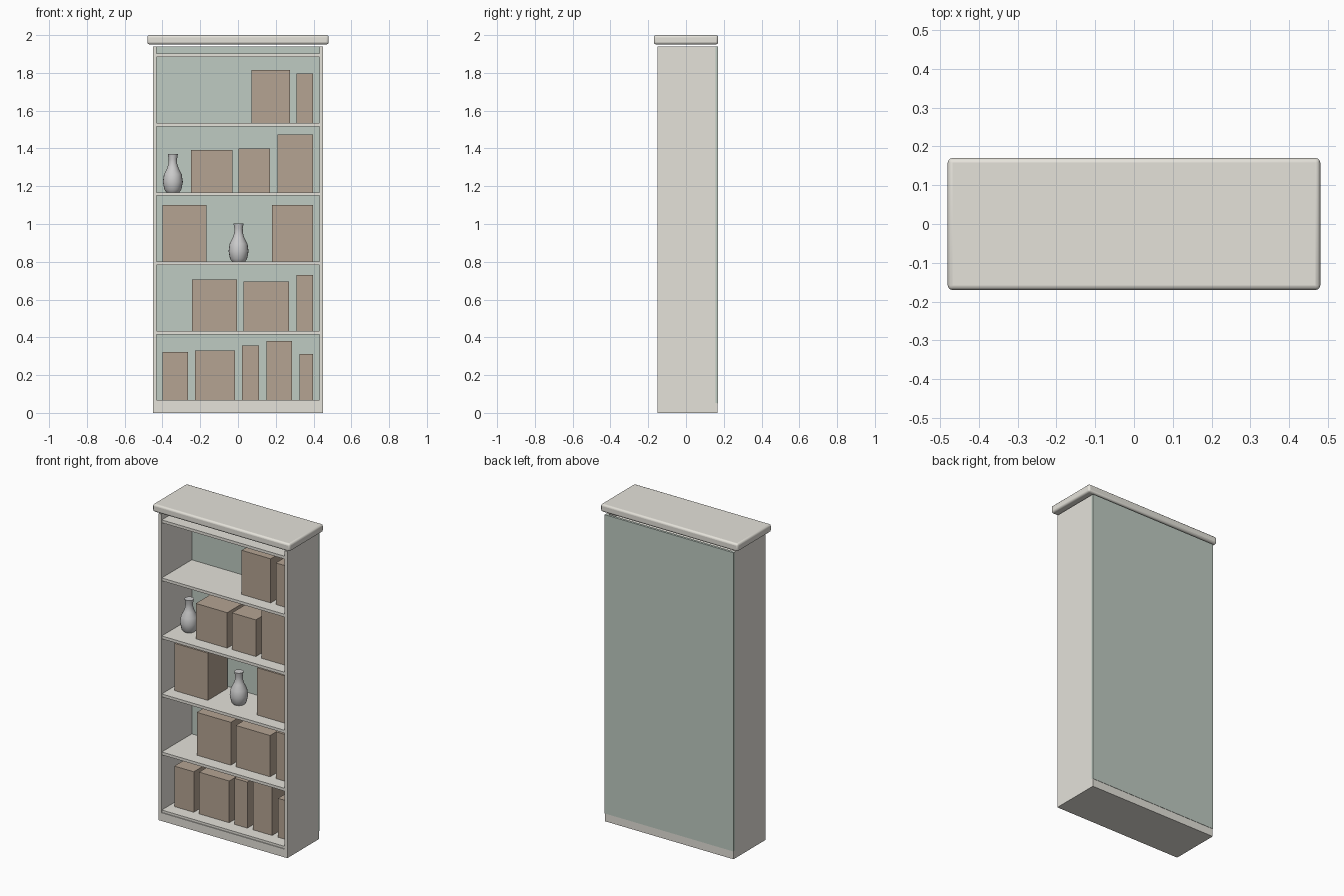
import bpy, bmesh, math

if "Cube" in bpy.data.objects:
    bpy.data.objects.remove(bpy.data.objects["Cube"])


def material(name, rgb):
    m = bpy.data.materials.new(name)
    m.diffuse_color = (*rgb, 1)
    m.use_nodes = True
    m.node_tree.nodes["Principled BSDF"].inputs["Base Color"].default_value = m.diffuse_color
    return m


CREAM = material("cream paint", (0.78, 0.76, 0.70))
SAGE = material("sage paint", (0.52, 0.60, 0.54))
TAN = material("tan book cover", (0.46, 0.37, 0.29))


def add_object(name, bm, mat=None):
    mesh = bpy.data.meshes.new(name)
    bm.to_mesh(mesh)
    bm.free()
    ob = bpy.data.objects.new(name, mesh)
    bpy.context.collection.objects.link(ob)
    if mat:
        mesh.materials.append(mat)
    return ob


def box(name, x, y, z, mat):
    """Box from (min, max) ranges on each axis."""
    bm = bmesh.new()
    bmesh.ops.create_cube(bm, size=1)
    for v in bm.verts:
        v.co = [r[0] if c < 0 else r[1] for c, r in zip(v.co, (x, y, z))]
    return add_object(name, bm, mat)


def smooth(ob, angle):
    bpy.ops.object.select_all(action='DESELECT')
    ob.select_set(True)
    bpy.context.view_layer.objects.active = ob
    bpy.ops.object.shade_smooth_by_angle(angle=math.radians(angle))


# Carcass: plinth, sides, back panel
box("plinth", (-0.45, 0.45), (-0.15, 0.168), (0, 0.052), CREAM)
box("side_left", (-0.45, -0.432), (-0.15, 0.155), (0.05, 1.94), CREAM)
box("side_right", (0.432, 0.45), (-0.15, 0.155), (0.05, 1.94), CREAM)
box("back_panel", (-0.45, 0.45), (0.155, 0.17), (0.05, 1.94), SAGE)

# Evenly spaced shelves
shelf_tops = [0.067 + 0.367 * i for i in range(6)]
for i, top in enumerate(shelf_tops):
    box(f"shelf_{i + 1}", (-0.432, 0.432), (-0.145, 0.155), (top - 0.018, top), CREAM)

# Rounded top slab
slab = box("top_slab", (-0.48, 0.48), (-0.17, 0.17), (1.951, 2.0), CREAM)
bevel = slab.modifiers.new("rounded edge", 'BEVEL')
bevel.width = 0.012
bevel.segments = 3
smooth(slab, 35)

# Book blocks per shelf: (left, right, top)
books = [
    [(-0.40, -0.264, 0.323), (-0.227, -0.016, 0.331), (0.021, 0.111, 0.358),
     (0.15, 0.285, 0.38), (0.325, 0.397, 0.313)],
    [(-0.243, -0.005, 0.705), (0.03, 0.27, 0.695), (0.31, 0.397, 0.73)],
    [(-0.40, -0.166, 1.10), (0.18, 0.397, 1.10)],
    [(-0.25, -0.03, 1.392), (0.003, 0.17, 1.40), (0.209, 0.397, 1.474)],
    [(0.071, 0.274, 1.814), (0.31, 0.397, 1.798)],
]
for i, row in enumerate(books):
    for j, (left, right, top) in enumerate(row):
        box(f"books_{i + 1}_{j + 1}", (left, right), (-0.065, 0.13), (shelf_tops[i], top), TAN)


# Turned vases
def vase(name, x, y, z, sides=20):
    profile = [(0.034, 0), (0.045, 0.014), (0.053, 0.055), (0.047, 0.095),
               (0.030, 0.128), (0.023, 0.152), (0.022, 0.175), (0.027, 0.202)]
    bm = bmesh.new()
    rings = []
    for r, h in profile:
        rings.append([bm.verts.new((x + r * math.cos(a), y + r * math.sin(a), z + h))
                      for a in (2 * math.pi * k / sides for k in range(sides))])
    for lo, hi in zip(rings, rings[1:]):
        for k in range(sides):
            n = (k + 1) % sides
            bm.faces.new((lo[k], lo[n], hi[n], hi[k]))
    bm.faces.new(rings[0][::-1])
    bm.faces.new(rings[-1])
    smooth(add_object(name, bm), 35)


vase("vase_middle", 0.003, 0.005, shelf_tops[2])
vase("vase_upper", -0.345, 0.005, shelf_tops[3])
